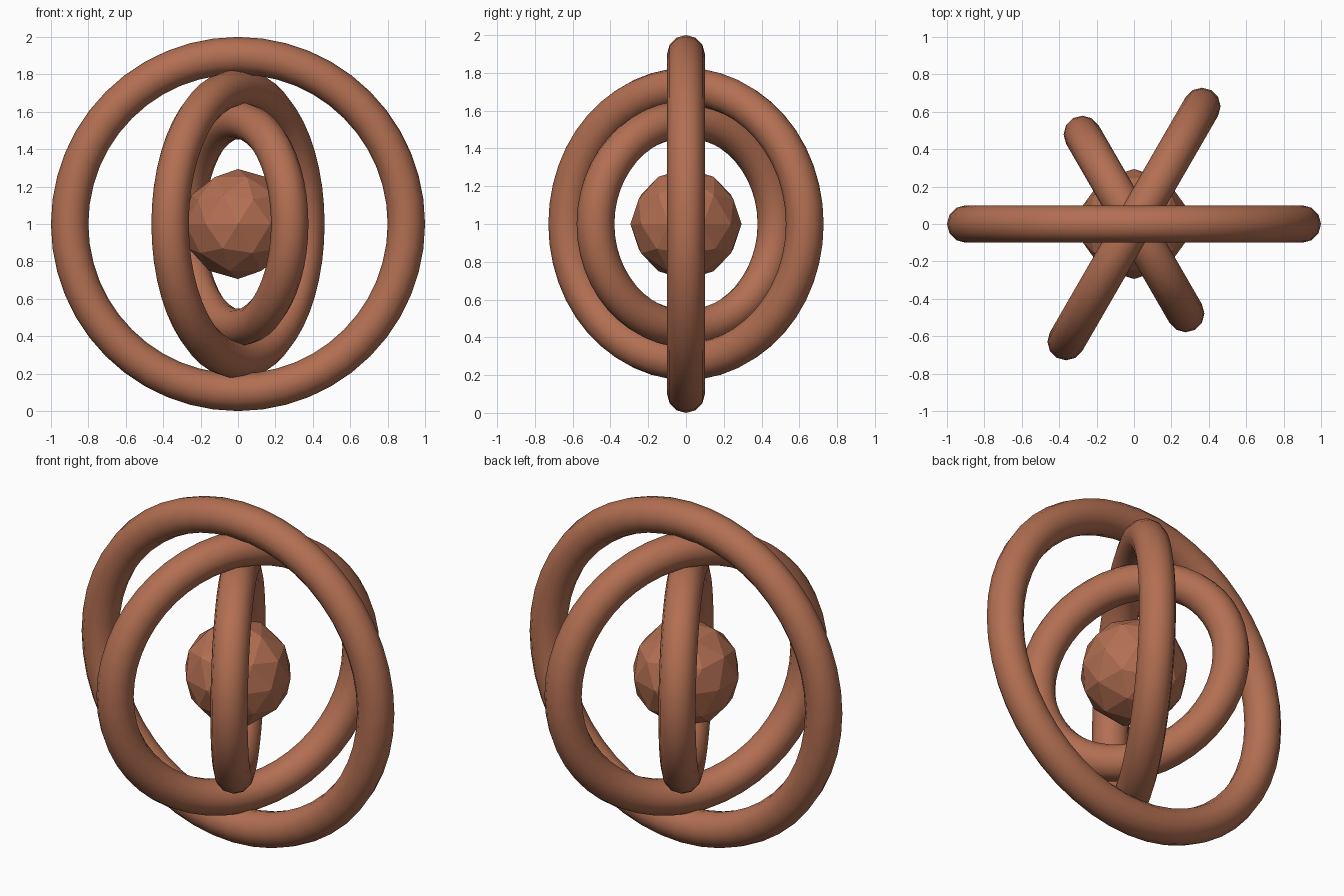
import bpy
from math import radians

if "Cube" in bpy.data.objects:
    bpy.data.objects.remove(bpy.data.objects["Cube"])

CENTER = (0, 0, 1.0)


def ring(name, radius, turn):
    """Upright ring turned about the vertical axis."""
    bpy.ops.mesh.primitive_torus_add(
        major_radius=radius, minor_radius=0.1,
        major_segments=48, minor_segments=12,
        location=CENTER, rotation=(radians(90), 0, radians(turn)))
    obj = bpy.context.object
    obj.name = name
    bpy.ops.object.shade_smooth()
    obj.data.materials.append(copper)


# Shared copper colour
copper = bpy.data.materials.new("copper")
copper.diffuse_color = (0.45, 0.16, 0.085, 1)
copper.use_nodes = True
copper.node_tree.nodes["Principled BSDF"].inputs["Base Color"].default_value = copper.diffuse_color

# Three nested rings, each turned 60 degrees further
for name, radius, turn in (("outer_ring", 0.9, 0),
                           ("middle_ring", 0.726, 60),
                           ("inner_ring", 0.553, 120)):
    ring(name, radius, turn)

# Faceted core
bpy.ops.mesh.primitive_ico_sphere_add(subdivisions=2, radius=0.294, location=CENTER)
core = bpy.context.object
core.name = "core"
core.data.materials.append(copper)
